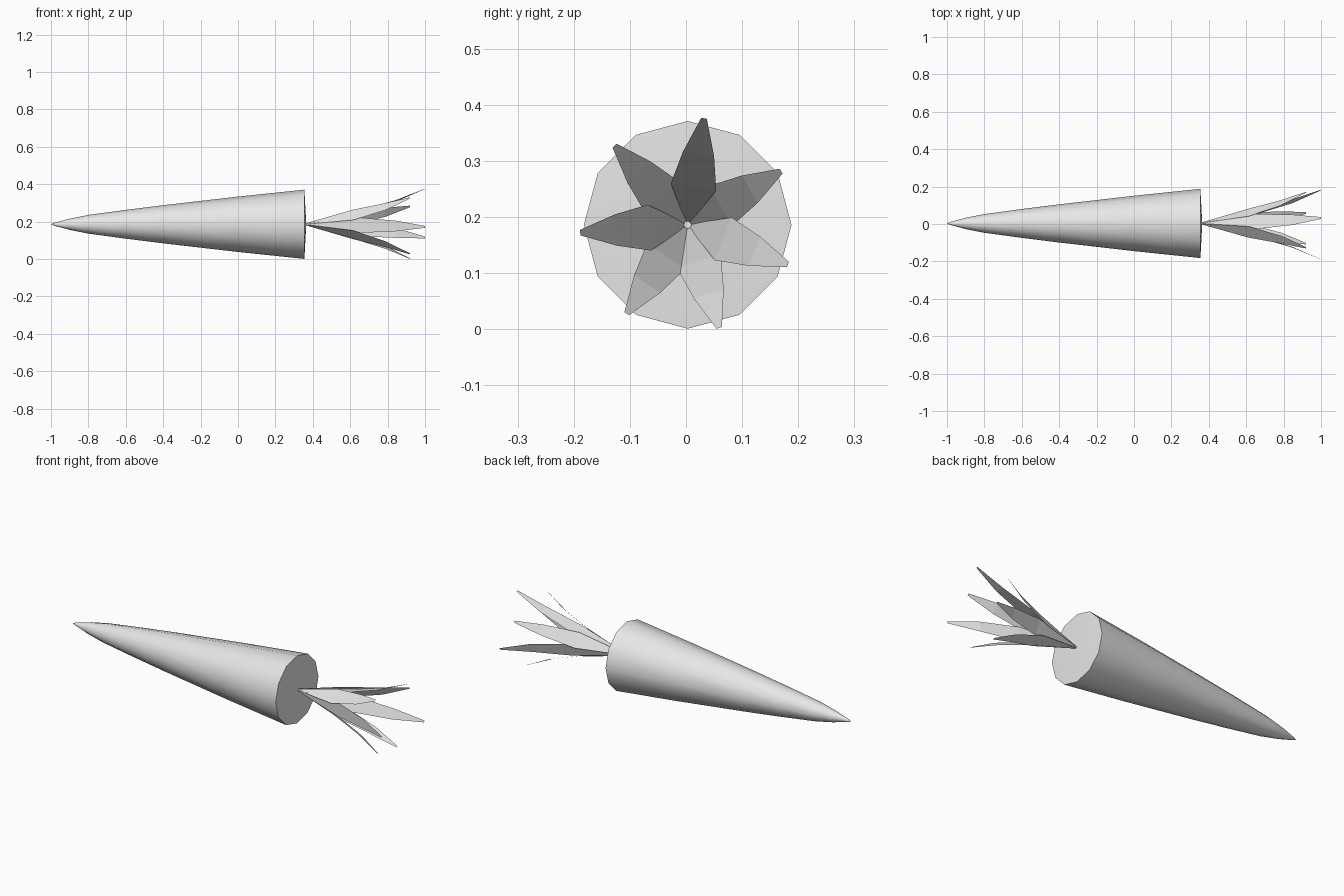
import bpy, bmesh, math

cube = bpy.data.objects.get("Cube")
if cube:
    bpy.data.objects.remove(cube)

CY, CZ = 0.003, 0.186   # axis of the root

mat = bpy.data.materials.new("light_grey")
mat.use_nodes = True
grey = (0.8, 0.8, 0.8, 1)
mat.diffuse_color = grey
mat.node_tree.nodes["Principled BSDF"].inputs["Base Color"].default_value = grey


def finish(name, bm):
    mesh = bpy.data.meshes.new(name)
    bm.to_mesh(mesh)
    bm.free()
    mesh.materials.append(mat)
    obj = bpy.data.objects.new(name, mesh)
    bpy.context.collection.objects.link(obj)
    return obj


def lathe(name, profile, sides):
    """Revolve (x, radius) points about the root axis; zero radius makes a pole."""
    bm = bmesh.new()
    rings = []
    for x, r in profile:
        count = sides if r else 1
        rings.append([bm.verts.new((x, CY + r * math.cos(math.tau * k / sides),
                                    CZ + r * math.sin(math.tau * k / sides)))
                      for k in range(count)])
    for a, b in zip(rings, rings[1:]):
        for k in range(sides):
            n = (k + 1) % sides
            corners = [a[k % len(a)], a[n % len(a)], b[n % len(b)], b[k % len(b)]]
            bm.faces.new(list(dict.fromkeys(corners)))
    bmesh.ops.recalc_face_normals(bm, faces=bm.faces)
    return finish(name, bm)


# Tapered root with a shallow conical crown
root = lathe("root", [(-1, 0), (-0.985, 0.007), (-0.9, 0.03), (-0.8, 0.05), (-0.6, 0.077),
                      (-0.4, 0.102), (0, 0.148), (0.355, 0.185), (0.365, 0)], 12)
bpy.context.view_layer.objects.active = root
root.select_set(True)
bpy.ops.object.shade_smooth_by_angle(angle=math.radians(40))

# Small stub where the leaves meet
lathe("stalk_stub", [(0.36, 0.007), (0.375, 0.007), (0.375, 0)], 8)


# Seven flat leaves, alternating short and long: (share of length, radius, half width)
LEAF = [(0, 0.005, 0.004), (0.45, 0.068, 0.041), (0.76, 0.128, 0.028), (1, 0.192, 0.005)]
for i in range(7):
    angle = math.radians(-73) + i * math.tau / 7
    c, s = math.cos(angle), math.sin(angle)
    length = 0.635 if i % 2 else 0.555
    bm = bmesh.new()
    rows = [[bm.verts.new((0.365 + t * length, CY + r * c - w * side * s,
                           CZ + r * s + w * side * c)) for side in (-1, 1)]
            for t, r, w in LEAF]
    for a, b in zip(rows, rows[1:]):
        bm.faces.new((a[0], a[1], b[1], b[0]))
    finish(f"leaf_{i + 1}", bm)
